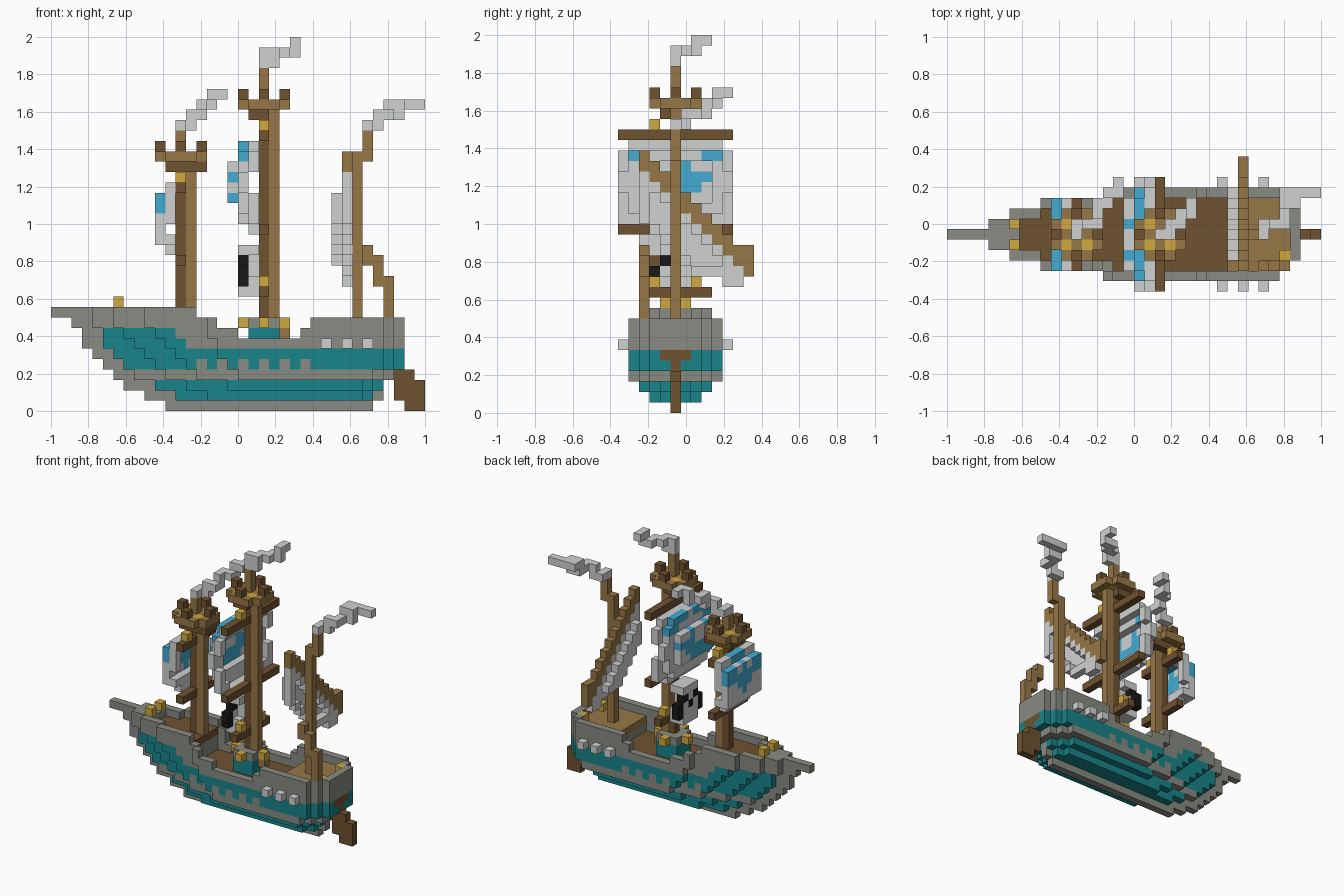
import bpy, bmesh
from mathutils import Vector

cube = bpy.data.objects.get("Cube")
if cube:
    bpy.data.objects.remove(cube)

S = 1 / 18          # block size
COLOURS = {"stone_grey": (136, 139, 130), "teal_paint": (24, 133, 138), "sail_white": (208, 210, 209),
           "dark_wood": (112, 82, 48), "light_wood": (151, 119, 70), "gold": (208, 168, 62),
           "sail_blue": (68, 172, 211), "black": (24, 24, 24)}
GREY, TEAL, WHITE, DARK, LIGHT, GOLD, BLUE, BLACK = range(8)
materials = []
for name, rgb in COLOURS.items():
    m = bpy.data.materials.new(name)
    m.use_nodes = True
    col = [((c / 255 + 0.055) / 1.055) ** 2.4 for c in rgb] + [1]
    m.diffuse_color = col
    m.node_tree.nodes["Principled BSDF"].inputs["Base Color"].default_value = col
    materials.append(m)

AXES = [Vector(a) for a in ((1, 0, 0), (0, 1, 0), (0, 0, 1))]


def build(name, cells):
    """Make one object from a dict of block position -> colour, outer faces only."""
    bm = bmesh.new()
    verts = {}

    def vert(p):
        key = tuple(round(c * 2) for c in p)
        if key not in verts:
            verts[key] = bm.verts.new((-1 + p.x * S, (p.y - 1) * S, p.z * S))
        return verts[key]

    for cell, colour in cells.items():
        mid = Vector(cell) + Vector((.5, 0, .5))
        for n in range(3):
            for sign in (-1, 1):
                d = AXES[n] * sign
                if tuple(int(c) for c in Vector(cell) + d) in cells:
                    continue
                u, v = AXES[(n + 1) % 3] / 2, AXES[(n + 2) % 3] / 2 * sign
                c = mid + d / 2
                f = bm.faces.new([vert(c - u - v), vert(c + u - v), vert(c + u + v), vert(c - u + v)])
                f.material_index = colour
    mesh = bpy.data.meshes.new(name)
    bm.to_mesh(mesh)
    bm.free()
    for m in materials:
        mesh.materials.append(m)
    ob = bpy.data.objects.new(name, mesh)
    bpy.context.collection.objects.link(ob)


def block(x, y, z, colour):
    """Filled block; each range is (first, last) or one number."""
    r = [range(a[0], a[1] + 1) if isinstance(a, tuple) else (a,) for a in (x, y, z)]
    return {(i, j, k): colour for i in r[0] for j in r[1] for k in r[2]}


# Hull: for each layer, where each half width begins from the bow
STARTS = [[11], [9, 12, 15], [7, 10, 13, 17], [6, 8, 11, 14, 18], [5, 7, 10, 13, 17],
          [4, 6, 9, 12, 16], [3, 5, 8, 11, 16], [3, 5, 7, 10, 15], [2, 4, 6, 9, 15], [0, 4, 6, 9]]


def half_width(i, k):
    end = 34 if k > 3 else (31, 32, 32, 33)[k]
    if i >= end:
        return -1
    w = sum(s <= i for s in STARTS[k]) - 1
    return min(w, end - 1 - i + max(0, min(k, 3) - 1))


def hull_colour(i, j, k):
    if i == 33 and ((k == 5 and abs(j) < 2) or (k == 4 and j == 0)):
        return DARK
    if j == 0 and i < 31 and i <= STARTS[k][min(1, len(STARTS[k]) - 1)]:
        return GREY
    if k in (1, 2):
        return TEAL if j else GREY
    if k == 4:
        return GREY if i in range(14, 25, 2) else TEAL
    if k == 5 or (k in (6, 7) and i < 19 - k):
        return TEAL
    return GREY


hull, decks = {}, {}
for k in range(10):
    for i in range(34):
        w = half_width(i, k)
        top = 9 if i < 14 else 8 if i < 16 else 7 if i < 18 else 6 if i < 24 else 7 if i < 25 else 8
        deck = 8 if i < 14 else 5 if i < 27 else 7
        if k > top:
            continue
        for j in range(-w, w + 1):
            inner = abs(j) < min(w, half_width(i - 1, k) + 1, half_width(i + 1, k) + 1) and i > 6
            if inner and k > deck:
                continue
            if inner and k == deck:
                decks[i, j, k] = LIGHT if i >= 27 else DARK
            else:
                hull[i, j, k] = hull_colour(i, j, k)
build("hull", hull)
build("decks", decks)

# Rudder
build("rudder", block((34, 35), 0, 0, DARK) | block((33, 35), 0, (1, 2), DARK) | block((33, 34), 0, 3, DARK))

# Cannons and lanterns on both sides
for side, label in ((-1, "right"), (1, "left")):
    cannons = {}
    for i in (26, 28, 30):
        cannons |= block(i, 5 * side, 6, WHITE)
    build("cannons_" + label, cannons)
    build("bow_lantern_" + label, block(6, side, 10, GOLD))
    build("stern_lantern_" + label, block(32, 2 * side, 8, GOLD))

# Winch housing round the main mast
winch = block((19, 21), (-1, 1), (6, 7), TEAL) | block((19, 21), (-1, 1), 8, GREY)
for i, j in ((18, 0), (22, 0), (20, 2), (20, -2)):
    winch |= block(i, j, 8, GOLD)
winch |= block(22, 0, 7, LIGHT)
build("winch", winch)


def mast(label, i, bottom, nest, tip, reach):
    """Mast with a ladder behind it and a lookout platform."""
    build(label + "_mast", block(i, 0, (bottom, nest), DARK) | block(i, 0, (nest, tip), LIGHT))
    build(label + "_ladder", block(i + 1, 0, (bottom, nest - 1), LIGHT))
    look = block((i - 1, i + reach), (-1, 1), nest - 1, DARK)
    look |= block((i - 2, i + 2), (-1, 1), nest, LIGHT) | block((i - 1, i + 1), (-2, 2), nest, LIGHT)
    for a in (-1, 1):
        look[i + a, 1, nest] = look[i + a, -1, nest] = GOLD
        look[i + 2 * a, 0, nest + 1] = DARK
        look[i, 2 * a, nest + 1] = DARK
    build(label + "_lookout", look)


mast("fore", 12, 9, 24, 26, 2)
mast("main", 20, 6, 29, 32, 0)
build("rear_mast", block(29, 0, (8, 24), LIGHT) | block(30, 0, (24, 26), LIGHT))


def yard(label, i, k, w, lamps=()):
    build(label, block(i, (-w, w), k, DARK))
    for n, j in enumerate(lamps):
        build(label + "_lamp_" + str(n + 1), block(i, j, k + 1, GOLD))


yard("fore_upper_yard", 12, 21, 3, (-2, 2))
yard("fore_lower_yard", 12, 14, 3)
yard("main_upper_yard", 20, 26, 5, (-2,))
yard("main_middle_yard", 20, 17, 5)
yard("main_lower_yard", 20, 11, 3, (-2, 2))


def sail(name, top, depth, rows, extra):
    """Billowing sail from rows of letters, top row first; depth(j, k) gives its x."""
    cells = dict(extra)
    key = {"w": WHITE, "b": BLUE, "k": BLACK}
    for r, row in enumerate(rows):
        for c, ch in enumerate(row):
            if ch in key:
                j, k = c - len(row) // 2, top - r
                cells[depth(j, k), j, k] = key[ch]
    build(name, cells)


def main_depth(j, k):
    """Domed in three steps."""
    if abs(j) <= 3 and 20 <= k <= 23:
        return 17
    if (abs(j) <= 4 and 19 <= k <= 24) or (abs(j) <= 3 and 18 <= k <= 25) or k in (21, 22):
        return 18
    return 19


sail("main_sail", 25, main_depth,
     (".wbbbwbbbw.", "wbbwwwwwbbw", "wwwbwwbwwww", "wwbbwwbbbww", "wwwbbbbbwww",
      "wwbbbbbwwww", "wwwwwwwwwww", "wwwwwwwwwww", "..wwwwwww.."),
     block(19, (-3, 3), 25, WHITE))
fore_edge = block(11, -3, (18, 20), WHITE) | block(11, 3, (18, 20), WHITE)
sail("fore_sail", 21, lambda j, k: 11 if k in (15, 21) else 10,
     ("wwbbbww", "bbwbwbb", "bbbbbbb", "wwbbbww", "wwwbwww", "wwwwwww", ".wwwww."),
     fore_edge | block(11, (-3, 3), 16, WHITE))
sail("flag_sail", 15, lambda j, k: 18, (".www.", ".kwk.", "kwkwk", "kwwwk", ".www."),
     block(19, 0, (11, 15), WHITE) | block(19, (-1, 1), (11, 12), WHITE) | block(19, (-1, 1), 15, WHITE))

# Slanting rear yard with its domed sail below
slant, rear_sail = {}, {}
for j in range(-3, 8):
    slant |= block(28, j, (20 - j if j > -3 else 23, 21 - j), LIGHT)
    if j < 7:
        low, high = max(13, 15 - j) - (j > 4), 19 - j if j > -3 else 22
        for k in range(low, high + 1):
            middle = -3 < j < 5 and low < k < high
            rear_sail[27 if middle else 28, j, k] = WHITE
slant[28, 7, 15] = LIGHT
build("rear_yard", slant)
build("rear_sail", rear_sail)

# Stepped stern brace
build("stern_brace", block(30, -3, (14, 15), LIGHT) | block(31, -3, (12, 14), LIGHT) | block(32, -3, (8, 12), LIGHT))


def pennant(name, steps):
    cells = {}
    for x, y, z in steps:
        cells |= block(x, y, z, WHITE)
    build(name, cells)


pennant("fore_pennant", [(12, (0, 1), 27), (13, 1, (27, 28)), (14, (1, 2), 28), (14, (2, 3), 29),
                         (15, (3, 4), 29), (15, 4, 30), (16, (4, 5), 30)])
pennant("main_pennant", [((20, 21), 0, 33), (20, 0, 34), (21, (0, 1), 34), (22, (1, 2), 34),
                         (23, 2, (34, 35)), (23, 3, 35)])
pennant("rear_pennant", [(30, (0, 1), 27), (31, 1, (27, 28)), (32, (1, 3), 28), (33, 3, 28),
                         ((32, 33), (3, 4), 29), ((34, 35), 4, 29)])
